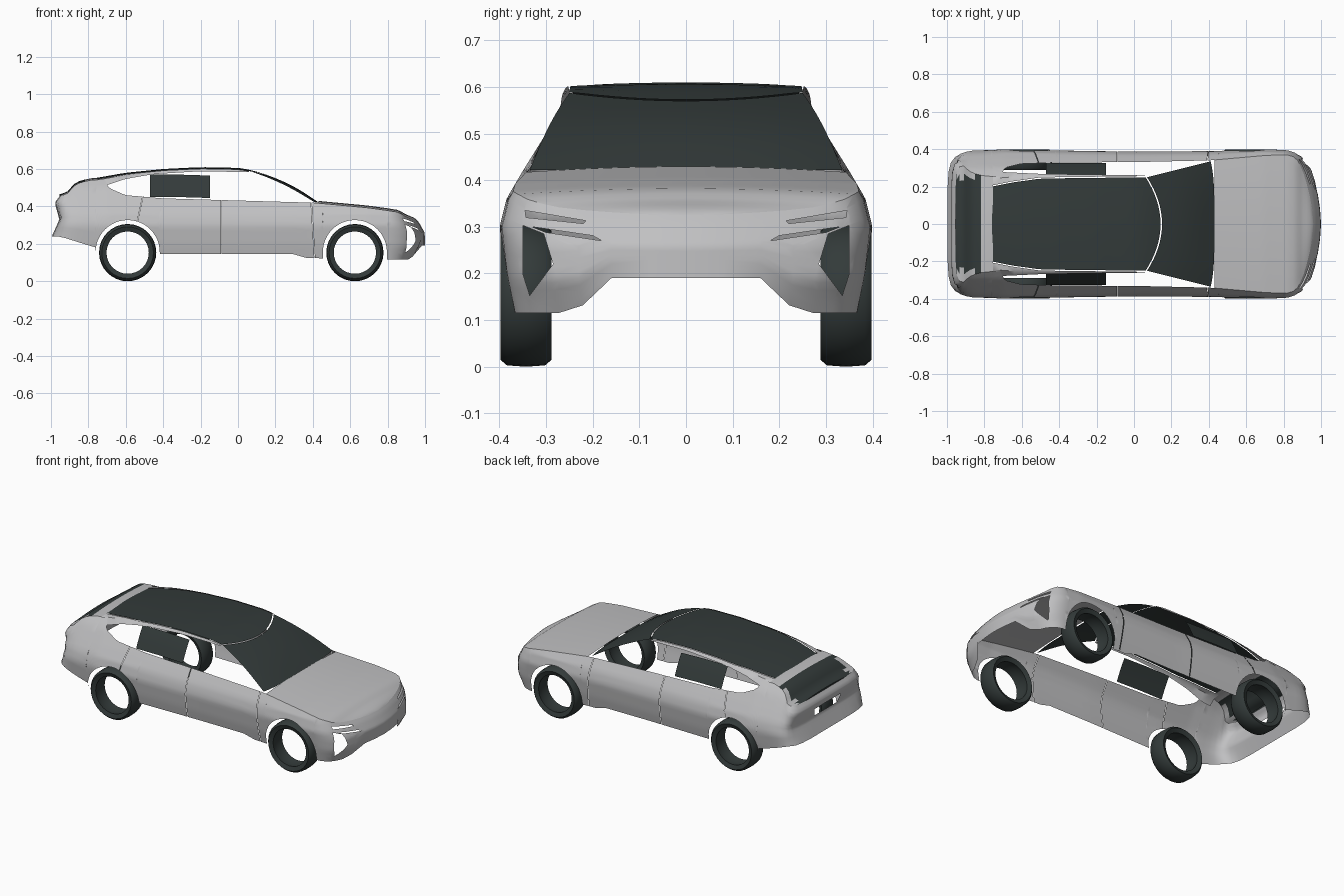
import bpy, bmesh, math
from mathutils import Vector

if "Cube" in bpy.data.objects:
    bpy.data.objects.remove(bpy.data.objects["Cube"])


def material(name, rgb):
    m = bpy.data.materials.new(name)
    m.use_nodes = True
    m.diffuse_color = (*rgb, 1)
    m.node_tree.nodes["Principled BSDF"].inputs["Base Color"].default_value = (*rgb, 1)
    return m


GREY = material("silver grey paint", (0.53, 0.53, 0.54))
DARK = material("dark glass and rubber", (0.033, 0.043, 0.042))


def lerp(table, x):
    """Piecewise linear lookup, clamped at both ends."""
    if x <= table[0][0]:
        return table[0][1]
    for (a, u), (b, v) in zip(table, table[1:]):
        if x <= b:
            return u + (v - u) * (x - a) / (b - a)
    return table[-1][1]


def grid(rows, close=False):
    """Skin a list of equally long point rows."""
    bm = bmesh.new()
    vs = [[bm.verts.new(p) for p in r] for r in rows]
    if close:
        vs.append(vs[0])
    for r, s in zip(vs, vs[1:]):
        for i in range(len(r) - 1):
            bm.faces.new((r[i], r[i + 1], s[i + 1], s[i]))
    bmesh.ops.remove_doubles(bm, verts=bm.verts, dist=1e-5)
    return bm


def finish(name, bm, mats, mirror=False, outward=True, angle=40):
    bmesh.ops.recalc_face_normals(bm, faces=bm.faces)
    if outward:
        mid = Vector((0, 0, 0.3))
        if sum(f.normal.dot(f.calc_center_median() - mid) * f.calc_area() for f in bm.faces) < 0:
            bmesh.ops.reverse_faces(bm, faces=bm.faces)
    me = bpy.data.meshes.new(name)
    bm.to_mesh(me)
    bm.free()
    for m in mats:
        me.materials.append(m)
    ob = bpy.data.objects.new(name, me)
    bpy.context.collection.objects.link(ob)
    bpy.ops.object.select_all(action="DESELECT")
    ob.select_set(True)
    bpy.context.view_layer.objects.active = ob
    bpy.ops.object.shade_smooth_by_angle(angle=math.radians(angle))
    if mirror:
        mod = ob.modifiers.new("mirror", "MIRROR")
        mod.use_axis = (False, True, False)
    return ob


def cut_hole(bm, poly, axis, keep):
    """Cut a convex outline, projected along an axis, out of the faces chosen by keep."""
    u, v = [i for i in range(3) if i != axis]
    lo = [min(p[k] for p in poly) for k in (0, 1)]
    hi = [max(p[k] for p in poly) for k in (0, 1)]

    def near(f):
        return keep(f.calc_center_median()) and all(
            min(w.co[c] for w in f.verts) <= hi[k] and max(w.co[c] for w in f.verts) >= lo[k]
            for k, c in enumerate((u, v)))

    cx, cy = [sum(p[k] for p in poly) / len(poly) for k in (0, 1)]
    planes = []
    for (a, b), (c, d) in zip(poly, poly[1:] + poly[:1]):
        co, no = Vector(), Vector()
        co[u], co[v], no[u], no[v] = a, b, d - b, a - c
        inner = Vector()
        inner[u], inner[v] = cx, cy
        if (inner - co).dot(no) > 0:
            no = -no
        planes.append((co, no.normalized()))
        fs = [f for f in bm.faces if near(f)]
        es = {e for f in fs for e in f.edges}
        ws = {w for f in fs for w in f.verts}
        bmesh.ops.bisect_plane(bm, geom=fs + list(es) + list(ws), plane_co=co, plane_no=no, dist=1e-6)
    dead = [f for f in bm.faces if keep(f.calc_center_median())
            and all((f.calc_center_median() - co).dot(no) < 0 for co, no in planes)]
    bmesh.ops.delete(bm, geom=dead, context="FACES")


# Body shell: columns around the plan outline, from tail centre to nose centre
WHEELS, WHEEL_Z, ARCH = (-0.59, 0.625), 0.155, 0.172
side_y = [(-0.93, 0.38), (-0.88, 0.392), (-0.7, 0.4), (-0.5, 0.395), (0, 0.388), (0.4, 0.39), (0.7, 0.4), (0.82, 0.395)]
tail = [(-1, 0), (-1, 0.06), (-1, 0.12), (-1, 0.2), (-0.995, 0.28), (-0.983, 0.33), (-0.96, 0.362)]
nose = [(0.86, 0.385), (0.895, 0.365), (0.925, 0.335), (0.95, 0.29), (0.968, 0.23), (0.983, 0.16), (0.995, 0.08), (1, 0)]
xs = {-0.93 + 0.035 * i for i in range(51)} | {-0.72, -0.69, 0.43}
for w in WHEELS:
    xs = {x for x in xs if abs(x - w) > ARCH + 0.005}
    xs |= {w - ARCH * math.cos(math.pi * i / 24) for i in range(25)}
    xs |= {w - ARCH - 0.0005, w + ARCH + 0.0005}
plan = tail + [(x, lerp(side_y, x)) for x in sorted(xs)] + nose

top_z = [(-1, 0.455), (-0.95, 0.475), (-0.88, 0.52), (-0.8, 0.54), (-0.72, 0.545), (-0.69, 0.5), (-0.6, 0.46),
         (-0.4, 0.443), (0.4, 0.42), (0.7, 0.392), (0.86, 0.37), (0.94, 0.345), (1, 0.325)]
sill_z = [(-0.95, 0.238), (-0.76, 0.18), (-0.7, 0.145), (0.3, 0.145), (0.36, 0.125), (0.7, 0.115)]
side_in = [(0.11, 0.03), (0.2, 0.012), (0.3, 0), (0.36, 0.015), (0.42, 0.05), (0.46, 0.075), (0.5, 0.1), (0.55, 0.15)]
tail_in = [(0.23, 0), (0.33, 0.045), (0.42, 0.02), (0.46, 0.05), (0.55, 0.15)]
nose_in = [(0.11, 0.05), (0.19, 0), (0.26, 0.002), (0.31, 0.03), (0.35, 0.06)]


def bottom(x, y):
    for w in WHEELS:
        if abs(x - w) <= ARCH + 1e-6:
            return WHEEL_Z + math.sqrt(max(0, ARCH ** 2 - (x - w) ** 2))
    return lerp([(0.16, 0.19), (0.25, 0.115)], y) if x > 0.8 else lerp(sill_z, x)


columns = []
for i, (x, y) in enumerate(plan):
    a = Vector(plan[i - 1] if i else (x, -plan[1][1]))
    b = Vector(plan[i + 1] if i + 1 < len(plan) else (x, -plan[-2][1]))
    n = Vector((b.y - a.y, a.x - b.x)).normalized() * -1
    end = tail_in if x < 0 else nose_in
    zb, zt = bottom(x, y), lerp(top_z, x)
    col = []
    for k in range(15):
        z = zb + (zt - zb) * k / 14
        d = lerp(side_in, z) + (lerp(end, z) - lerp(side_in, z)) * n.x ** 2
        col.append((x - n.x * d, max(0, y - n.y * d), z))
    columns.append(col)
body = grid(columns)

# Front intakes, lamp slits, rear recess and door gaps
front_holes = [
    [(0.35, 0.303), (0.305, 0.285), (0.285, 0.22), (0.335, 0.153), (0.35, 0.2)],
    [(0.345, 0.335), (0.343, 0.32), (0.22, 0.307), (0.215, 0.313)],
    [(0.33, 0.3), (0.3, 0.288), (0.18, 0.27), (0.2, 0.281)],
]
for hole in front_holes:
    cut_hole(body, hole, 0, lambda c: c.x > 0.8)
cut_hole(body, [(-0.01, 0.335), (0.11, 0.335), (0.13, 0.385), (-0.01, 0.385)], 0, lambda c: c.x < -0.9)
for x, z0, z1, lean in ((-0.09, 0.1, 0.5, 0), (0.4, 0.1, 0.42, -0.01), (-0.52, 0.32, 0.5, 0.02)):
    cut_hole(body, [(x - lean, z0), (x - lean + 0.003, z0), (x + lean + 0.003, z1), (x + lean, z1)], 1,
             lambda c: c.y > 0.2)
finish("body_shell", body, [GREY], mirror=True)


# Bonnet and rear deck span the top edges of the shell
def span(p, crown):
    x, y, z = p
    return [(x, y * s / 8, z + crown * (1 - (s / 8) ** 2) * min(1, y / 0.2)) for s in range(-8, 9)]


tops = [c[-1] for c in columns]
finish("bonnet", grid([span(p, 0.012) for p in tops if p[0] >= 0.42]), [GREY])
deck = grid([span(p, 0.01) for p in tops if p[0] < -0.75])
for f in deck.faces:
    c = f.calc_center_median()
    f.material_index = int(c.x < -0.82 and abs(c.y) < 0.25)
finish("rear_deck_and_window", deck, [GREY, DARK])

# Roof panel and windscreen meet on a curved line
roof_z = [(-0.86, 0.54), (-0.76, 0.552), (-0.6, 0.58), (-0.4, 0.6), (-0.2, 0.61), (0, 0.606), (0.07, 0.595), (0.15, 0.57)]
roof_y = [(-0.76, 0.2), (-0.65, 0.222), (-0.5, 0.243), (0.07, 0.25)]
roof, screen = [], []
for i in range(17):
    s = i / 8 - 1
    lip = 0.15 - 0.08 * s * s
    row = []
    for k in range(21):
        x = -0.76 + (lip - 0.008 + 0.76) * k / 20
        row.append((x, s * lerp(roof_y, x), lerp(roof_z, x) - 0.008 * s * s))
    roof.append(row)
    row = []
    for k in range(11):
        t = k / 10
        bulge = 0.014 * math.sin(math.pi * t)
        z0 = lerp(roof_z, lip) - 0.008 * s * s
        row.append((lip + (0.43 - 0.02 * s ** 4 - lip) * t, s * (0.25 + 0.085 * t), z0 + (0.422 - z0) * t + bulge))
    screen.append(row)
finish("roof_glass", grid(roof), [DARK])
finish("windscreen", grid(screen), [DARK])

# Roof rails above the open side windows
rail_z = [(-0.73, 0.505), (-0.6, 0.547), (-0.45, 0.573), (-0.2, 0.588), (0.06, 0.583)]
rail = []
for i in range(25):
    x = -0.78 + 0.84 * i / 24
    y, z = lerp(roof_y, x) + 0.006, lerp(roof_z, x) - 0.008
    out = lerp([(-0.75, 0.28), (-0.5, 0.268), (0.06, 0.26)], x)
    rail.append([(x, y, z), (x, (y + out) / 2, z - 0.004), (x, out, lerp(rail_z, x))])
finish("roof_rail", grid(rail), [GREY], mirror=True)

# Rear door panes
pane = [[(x, 0.325 - 0.065 * t, (0.45 if x < -0.3 else 0.445) + 0.12 * t + 0.006 * math.sin(math.pi * t))
         for t in (0, 0.25, 0.5, 0.75, 1)] for x in (-0.47, -0.31, -0.15)]
finish("side_pane", grid(pane), [DARK], mirror=True)

# Hollow tyres
tyre = [(0.113, 0.30), (0.138, 0.288), (0.15, 0.302), (0.153, 0.343), (0.15, 0.384), (0.138, 0.398), (0.113, 0.388),
        (0.122, 0.343), (0.113, 0.30)]
for name, cx in zip(("rear_tyre", "front_tyre"), WHEELS):
    ring = []
    for i in range(32):
        a = 2 * math.pi * i / 32
        ring.append([(cx + r * math.cos(a), y, 0.153 + r * math.sin(a)) for r, y in tyre])
    finish(name, grid(ring, close=True), [DARK], mirror=True, outward=False)
